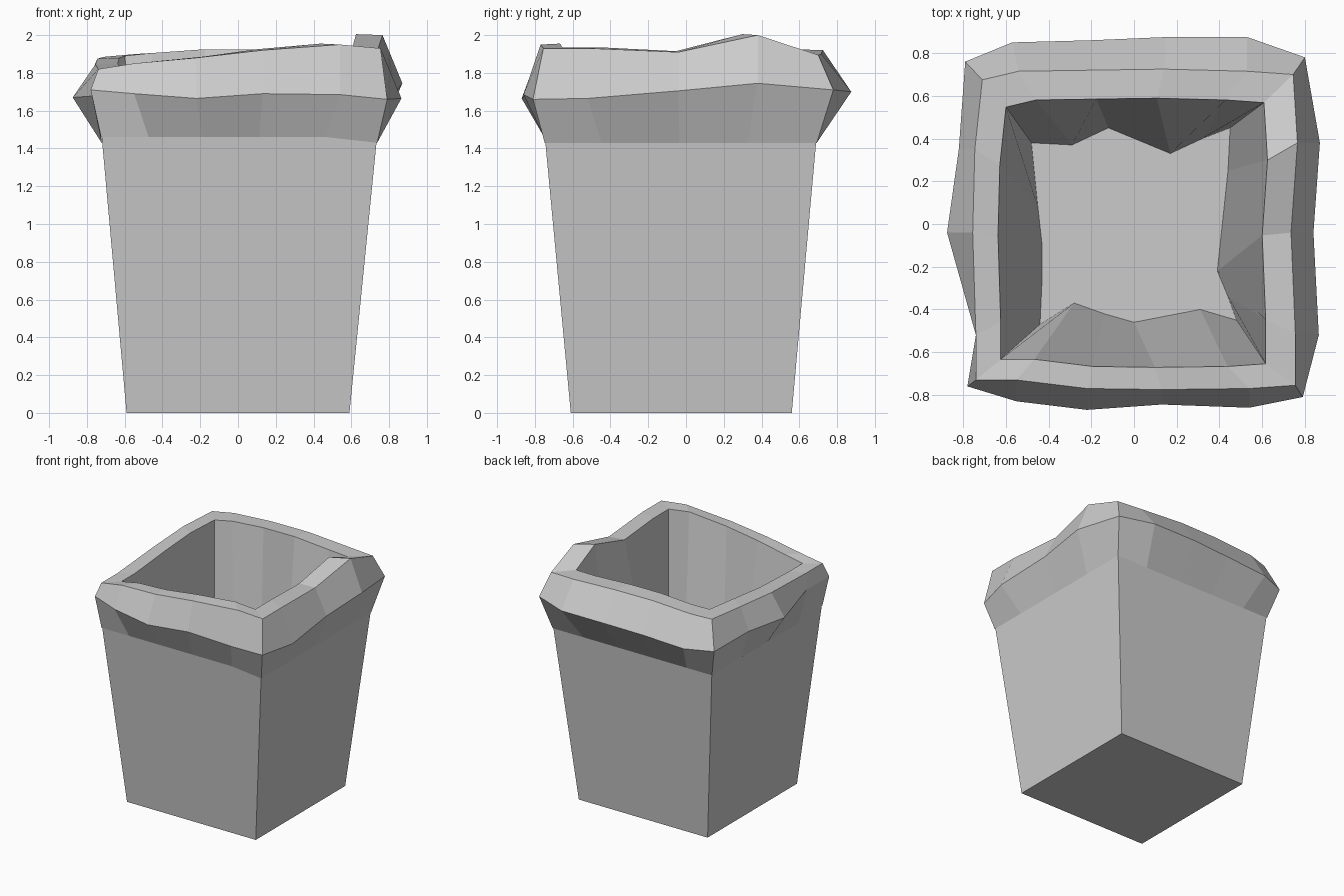
import bpy
from mathutils import Vector

cube = bpy.data.objects.get("Cube")
if cube:
    bpy.data.objects.remove(cube, do_unlink=True)

grey = bpy.data.materials.new("light_grey")
grey.use_nodes = True
colour = (0.6, 0.6, 0.6, 1)
grey.diffuse_color = colour
grey.node_tree.nodes["Principled BSDF"].inputs["Base Color"].default_value = colour


def loft(name, rings, cap_first=False, cap_last=False):
    """Join equal-length closed rings of points with flat quads."""
    count = len(rings[0])
    verts = [point for ring in rings for point in ring]
    faces = []
    for row in range(len(rings) - 1):
        for i in range(count):
            j = (i + 1) % count
            low, high = row * count, (row + 1) * count
            faces.append((low + i, low + j, high + j, high + i))
    if cap_first:
        faces.append(tuple(reversed(range(count))))
    if cap_last:
        start = len(verts) - count
        faces.append(tuple(range(start, start + count)))
    mesh = bpy.data.meshes.new(name)
    mesh.from_pydata(verts, [], faces)
    mesh.materials.append(grey)
    mesh.update()
    obj = bpy.data.objects.new(name, mesh)
    bpy.context.collection.objects.link(obj)
    return obj


def bin_bounds(z):
    """Left, right, front and back limits of the tapered bin at a height."""
    return -0.59 - 0.09 * z, 0.59 + 0.1 * z, -0.61 - 0.094 * z, 0.56 + 0.09 * z


def bin_ring(z, inset=0.0):
    x0, x1, y0, y1 = bin_bounds(z)
    x0, x1, y0, y1 = x0 + inset, x1 - inset, y0 + inset, y1 - inset
    return [(x0, y0, z), (x1, y0, z), (x1, y1, z), (x0, y1, z)]


# Tapered square bin with an open top and thin walls
loft("bin_body", [bin_ring(0), bin_ring(1.5), bin_ring(1.5, 0.04), bin_ring(0.05, 0.04)],
     cap_first=True, cap_last=True)

# Widest outline of the folded bag: front, right side, back, left side
bulge = [
    (-.78, -.76, 1.71), (-.55, -.83, 1.69), (-.22, -.87, 1.665), (.13, -.845, 1.69), (.54, -.86, 1.685),
    (.79, -.81, 1.66), (.865, -.52, 1.665), (.84, -.04, 1.705), (.87, .38, 1.745),
    (.8, .78, 1.71), (.53, .875, 1.7), (.15, .875, 1.7), (-.2, .86, 1.69), (-.57, .85, 1.67),
    (-.79, .76, 1.67), (-.82, .35, 1.69), (-.875, -.04, 1.67), (-.74, -.52, 1.68)]

# Crest of the folded bag
crest = [
    (-.74, -.73, 1.82), (-.55, -.73, 1.85), (-.22, -.77, 1.88), (.13, -.775, 1.92), (.54, -.77, 1.95),
    (.755, -.755, 1.93), (.755, -.51, 1.93), (.735, -.04, 1.91), (.765, .38, 2),
    (.745, .7, 1.895), (.53, .715, 1.9), (.14, .725, 1.92), (-.2, .72, 1.92), (-.54, .715, 1.9),
    (-.71, .675, 1.885), (-.745, .35, 1.875), (-.755, -.04, 1.845), (-.74, -.52, 1.82)]

# Crumpled outline of the bag near the bottom of the bin
bottom = [
    (-.44, -.47), (-.28, -.37), (-.14, -.42), (0, -.46), (.31, -.4), (.48, -.45), (.44, -.34),
    (.39, -.22), (.44, .25), (.45, .45), (.32, .4), (.17, .33), (-.12, .45), (-.29, .37),
    (-.48, .38), (-.45, .08), (-.43, -.1), (-.43, -.25)]

# Hem lies flush on the bin walls, slightly proud of them
hem = []
corners = (0, 5, 9, 14)
for i, (x, y, z) in enumerate(bulge):
    height = 1.46 if i < 5 else 1.43
    x0, x1, y0, y1 = [limit * 1.005 for limit in bin_bounds(height)]
    hx, hy = x * 0.86, y * 0.86
    if i <= 5:
        hy = y0
    if 5 <= i <= 9:
        hx = x1
    if 9 <= i <= 14:
        hy = y1
    if i >= 14 or i == 0:
        hx = x0
    hem.append((hx, hy, height))

# Inner lip of the fold, then the liner walls down to the floor
lip = [(x * 0.83 - 0.01, y * 0.84 - 0.02, z + 0.005) for x, y, z in crest]
floor = [(x, y, 0.3) for x, y in bottom]
loft("bin_bag", [hem, bulge, crest, lip, floor], cap_last=True)
